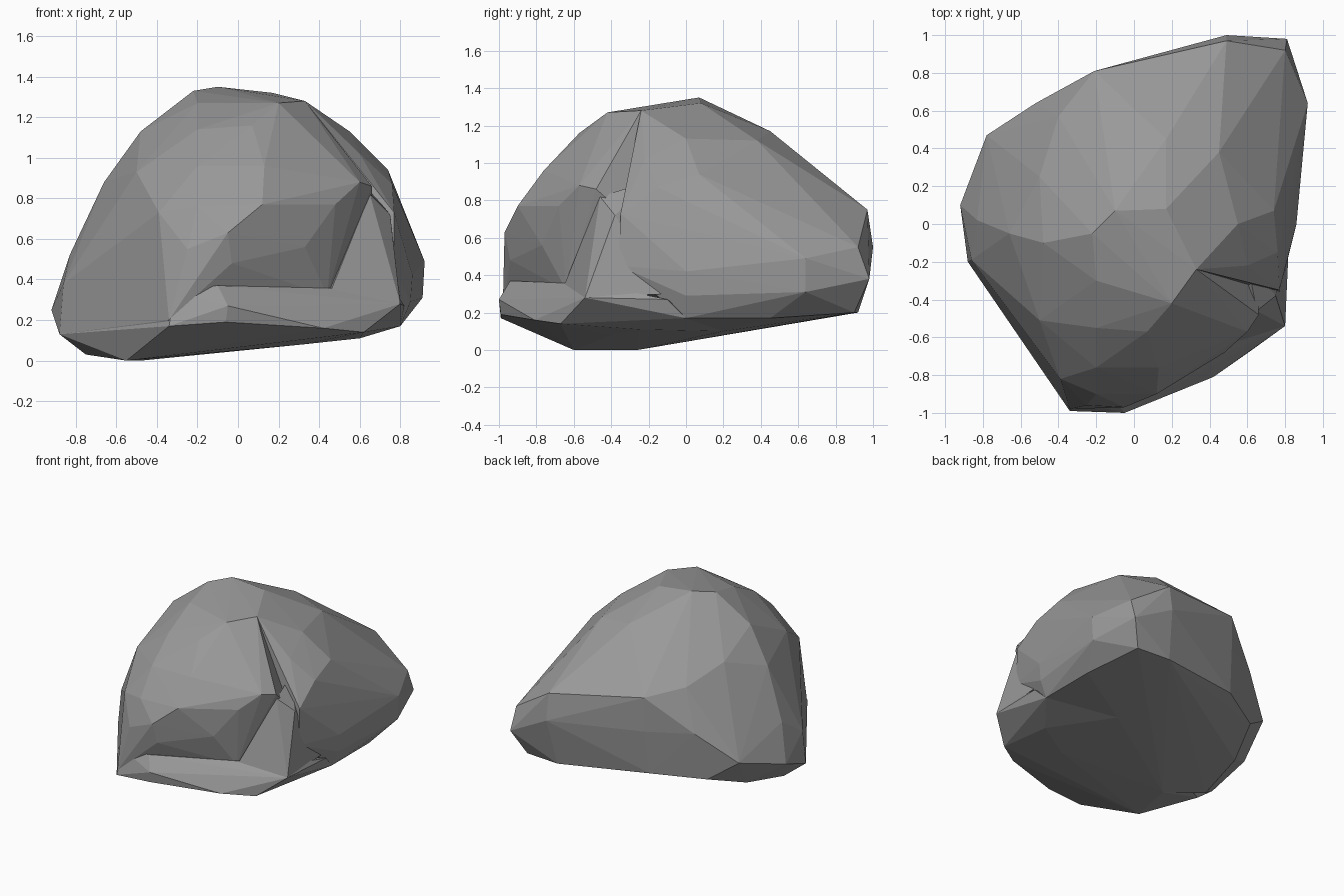
import bpy, bmesh

stone = bpy.data.materials.new("stone_grey")
stone.diffuse_color = (.32, .32, .32, 1)


def hull_object(name, points):
    """Faceted stone mass: convex skin around a few corner points."""
    bm = bmesh.new()
    for p in points:
        bm.verts.new(p)
    res = bmesh.ops.convex_hull(bm, input=bm.verts[:])
    loose = {g for g in res["geom_interior"] + res["geom_unused"]
             if isinstance(g, bmesh.types.BMVert)}
    bmesh.ops.delete(bm, geom=list(loose), context='VERTS')
    bmesh.ops.recalc_face_normals(bm, faces=bm.faces[:])
    mesh = bpy.data.meshes.new(name)
    bm.to_mesh(mesh)
    bm.free()
    mesh.materials.append(stone)
    obj = bpy.data.objects.new(name, mesh)
    bpy.context.collection.objects.link(obj)
    return obj


# Main mass: summit, slope to the back, steep back wall, left and right flanks
boulder = hull_object("boulder", [
    (-.10, .07, 1.35), (-.22, -.05, 1.33), (.17, .08, 1.32), (.33, -.24, 1.28),
    (.17, .45, 1.17), (.45, .38, 1.12), (.55, .0, 1.13),
    (.60, -.22, 1.02), (.74, .07, .94), (.76, -.15, .87), (.77, -.35, .73),
    (.49, .97, .75), (.80, .92, .55), (.49, 1.0, .55), (.81, .98, .38),
    (.72, .90, .20), (.45, .92, .20), (.92, .64, .49), (.91, .64, .31),
    (.86, .0, .42), (.85, .0, .29), (.77, -.36, .45), (.80, .45, .17),
    (-.10, .81, .84), (-.21, .81, .84), (-.21, .81, .58), (-.40, .57, .88),
    (-.52, .64, .58), (-.78, .47, .36), (-.23, .77, .25), (-.58, .57, .22),
    (-.92, .10, .25), (-.83, .02, .52), (-.88, -.20, .13), (-.86, -.19, .38),
    (-.66, -.05, .88), (-.48, -.10, 1.13), (-.50, .25, .98),
    (-.75, -.12, .03), (-.48, -.26, .0), (-.70, .26, .11), (.32, .2, .10),
    (.80, .0, .17)])

# Rounded front lobe overhanging the hollow, blending into the summit
lobe = hull_object("front_lobe", [
    (.33, -.24, 1.28), (.20, -.42, 1.27), (-.10, .07, 1.35), (-.22, -.05, 1.33),
    (-.48, -.10, 1.13), (-.66, -.05, .88), (-.83, .02, .52), (-.20, -.30, 1.27),
    (.07, -.57, 1.16), (-.20, -.55, 1.14), (.13, -.76, .96), (-.20, -.76, .96),
    (.12, -.90, .77), (-.20, -.90, .76), (-.05, -.97, .63), (-.25, -.96, .55),
    (.60, -.57, .88), (.66, -.48, .86), (.48, -.68, .77), (.33, -.77, .56),
    (-.03, -.94, .48), (.44, -.64, .32), (-.31, -.95, .34), (-.39, -.82, .73),
    (-.50, -.51, .93), (-.86, -.19, .38), (-.88, -.20, .13), (-.34, -.98, .20),
    (-.55, -.60, .02), (.40, -.20, .30), (.66, -.30, .70)])

# Low ledge along the foot of the front, running under the main mass
foot = hull_object("front_ledge", [
    (-.34, -.99, .17), (-.31, -.94, .35), (-.05, -1.0, .27), (-.06, -.99, .19),
    (-.10, -.94, .37), (.42, -.81, .16), (.44, -.68, .31), (.62, -.67, .14),
    (.80, -.54, .28), (.77, -.48, .35), (.60, -.25, .11), (.80, .0, .17),
    (.32, -.40, .08), (-.55, -.60, .0), (-.48, -.26, .0), (-.75, -.20, .03),
    (-.88, -.20, .13), (.32, .2, .10), (.82, -.1, .27)])

# Slope rising from the hollow to the right flank
shoulder = hull_object("right_shoulder", [
    (.44, -.67, .30), (.75, -.38, .72), (.74, -.40, .50), (.77, -.46, .37),
    (.65, -.46, .82), (.45, -.30, .30), (.60, -.20, .90), (.80, -.54, .28),
    (.80, -.1, .30)])

# Fuse the masses into one stone
parts = (lobe, foot, shoulder)
for part in parts:
    mod = boulder.modifiers.new("fuse_" + part.name, 'BOOLEAN')
    mod.operation = 'UNION'
    mod.solver = 'EXACT'
    mod.object = part
bpy.context.view_layer.update()
dg = bpy.context.evaluated_depsgraph_get()
fused = bpy.data.meshes.new_from_object(boulder.evaluated_get(dg))
boulder.modifiers.clear()
boulder.data = fused
for part in parts:
    bpy.data.objects.remove(part, do_unlink=True)
